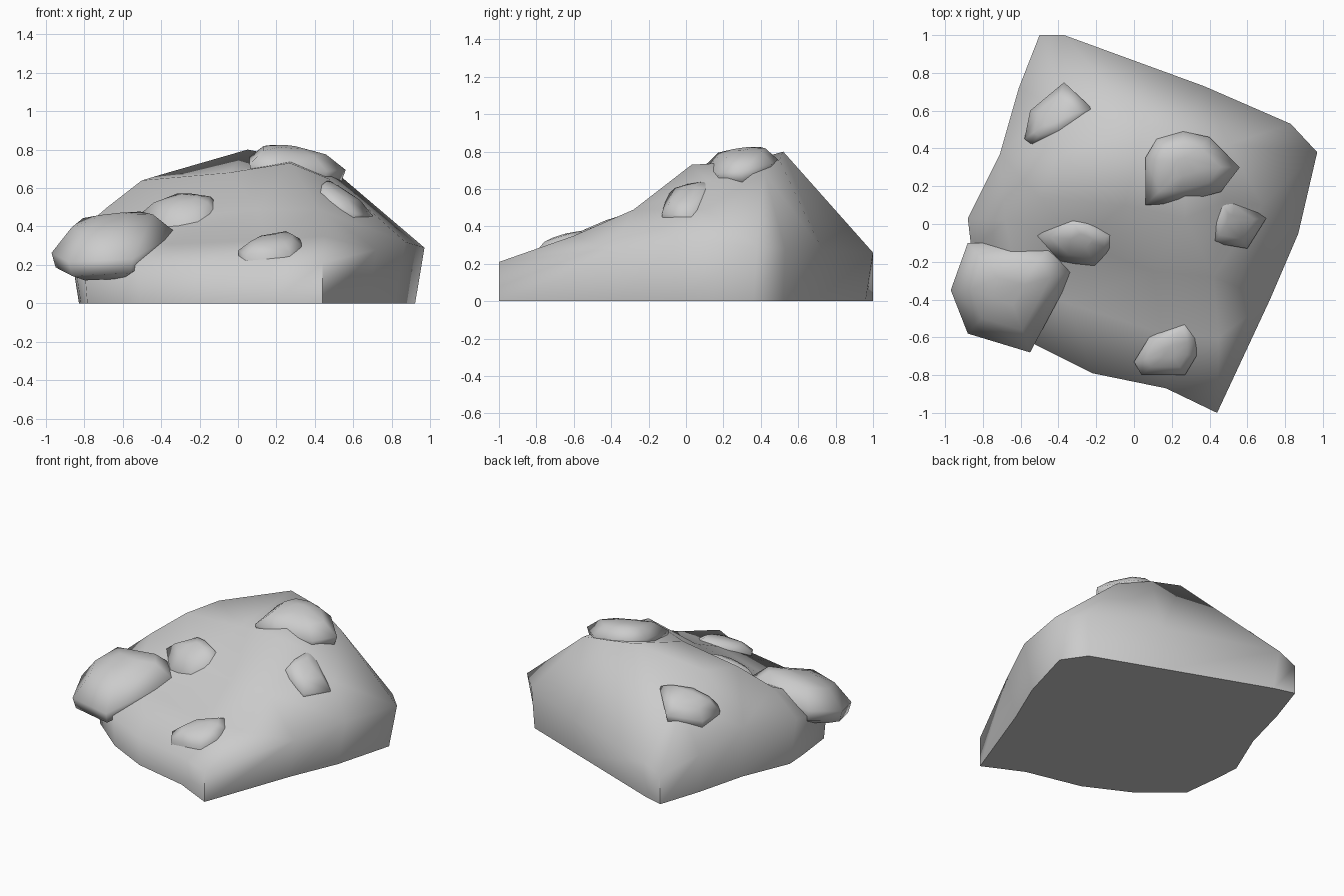
import bpy, bmesh, math
from mathutils import Vector
from mathutils.geometry import delaunay_2d_cdt

if "Cube" in bpy.data.objects:
    bpy.data.objects.remove(bpy.data.objects["Cube"])


def finish(name, bm, angle):
    bmesh.ops.recalc_face_normals(bm, faces=bm.faces[:])
    mesh = bpy.data.meshes.new(name)
    bm.to_mesh(mesh)
    bm.free()
    ob = bpy.data.objects.new(name, mesh)
    bpy.context.collection.objects.link(ob)
    bpy.ops.object.select_all(action='DESELECT')
    ob.select_set(True)
    bpy.context.view_layer.objects.active = ob
    bpy.ops.object.shade_smooth_by_angle(angle=math.radians(angle))
    return ob


# Mound: rim (x, y, z, scale of the foot below it), counter-clockwise
rim = [(.44, -1, .21, 1), (.72, -.4, .28, .93), (.87, -.05, .32, .93),
       (.97, .38, .29, .95), (.83, .53, .28, .98), (.37, .73, .27, .95),
       (-.37, 1, .26, .96), (-.5, 1, .2, 1), (-.61, .72, .27, .98),
       (-.71, .37, .36, .97), (-.88, .03, .33, .94), (-.86, -.14, .28, .95),
       (-.8, -.42, .2, .98), (-.52, -.64, .2, .99), (-.22, -.79, .2, .99),
       (.17, -.87, .2, 1)]
# Mound: points on its upper surface
crown = [(.27, .03, .73), (.48, .12, .645), (.05, .52, .8), (.5, .42, .69),
         (-.4, .36, .67), (-.5, .14, .64), (-.05, .1, .68), (-.3, -.1, .45),
         (-.68, .02, .5), (.1, -.25, .49), (.42, -.28, .49), (.68, .1, .49),
         (.15, -.58, .33), (.45, -.6, .35), (-.35, -.42, .31), (-.62, -.3, .33),
         (-.4, .62, .52), (.28, .5, .755)]


def mound():
    n = len(rim)
    pts = [Vector(p[:3]) for p in rim] + [Vector(p) for p in crown]
    ridge = [(n + 4, n + 2), (n + 2, n + 17), (n + 17, n + 3), (n + 3, 3),
             (n + 16, 6), (n + 3, n + 1), (n + 1, n), (n, n + 6)]
    out = delaunay_2d_cdt([p.xy for p in pts], ridge, [list(range(n))], 1, 1e-5)
    bm = bmesh.new()
    v = [bm.verts.new(p) for p in pts]
    for f in out[2]:
        bm.faces.new([v[out[3][i][0]] for i in f])
    foot = [bm.verts.new((x * s, y * s, 0)) for x, y, z, s in rim]
    for i in range(n):
        j = (i + 1) % n
        bm.faces.new((v[j], v[i], foot[i], foot[j]))
    bm.faces.new(foot[::-1])
    finish("mound", bm, 72)


# Stone: hull of a tilted waist outline, smaller raised rings and lower rings
def stone(name, outline, z, slope, up, down):
    c = sum((Vector(p) for p in outline), Vector((0, 0))) / len(outline)
    bm = bmesh.new()
    for scale, lift in ((1, 0), (.65, up * .8), (.25, up), (.93, -down * .6), (.6, -down)):
        for p in outline:
            q = (Vector(p) - c) * scale
            bm.verts.new((c.x + q.x, c.y + q.y, z + q.dot(Vector(slope)) + lift))
    bmesh.ops.convex_hull(bm, input=bm.verts[:])
    loose = [v for v in bm.verts if not v.link_faces]
    bmesh.ops.delete(bm, geom=loose, context='VERTS')
    finish(name, bm, 85)


mound()
stone("left_boulder", [(-.97, -.35), (-.88, -.58), (-.55, -.68), (-.32, -.25),
                       (-.42, -.11), (-.88, -.1)], .3, (.12, .25), .15, .13)
stone("middle_stone", [(-.53, -.06), (-.34, .05), (-.24, .03), (-.08, -.05),
                       (-.1, -.14), (-.2, -.24), (-.39, -.2)], .46, (.1, .5), .09, .12)
stone("summit_stone", [(.06, .1), (.06, .35), (.12, .45), (.26, .49), (.4, .46),
                       (.56, .3), (.46, .17), (.23, .11)], .73, (-.12, .15), .085, .1)
stone("back_stone", [(-.58, .45), (-.55, .6), (-.37, .75), (-.22, .61),
                     (-.38, .47), (-.54, .42)], .51, (.5, -.25), .07, .1)
stone("right_stone", [(.41, 0), (.44, .16), (.54, .14), (.7, .03),
                      (.6, -.13), (.42, -.1)], .545, (-.5, .25), .06, .1)
stone("front_stone", [(0, -.73), (.08, -.6), (.28, -.51), (.33, -.6), (.33, -.7),
                      (.27, -.8), (.04, -.8)], .3, (.05, .3), .05, .2)
